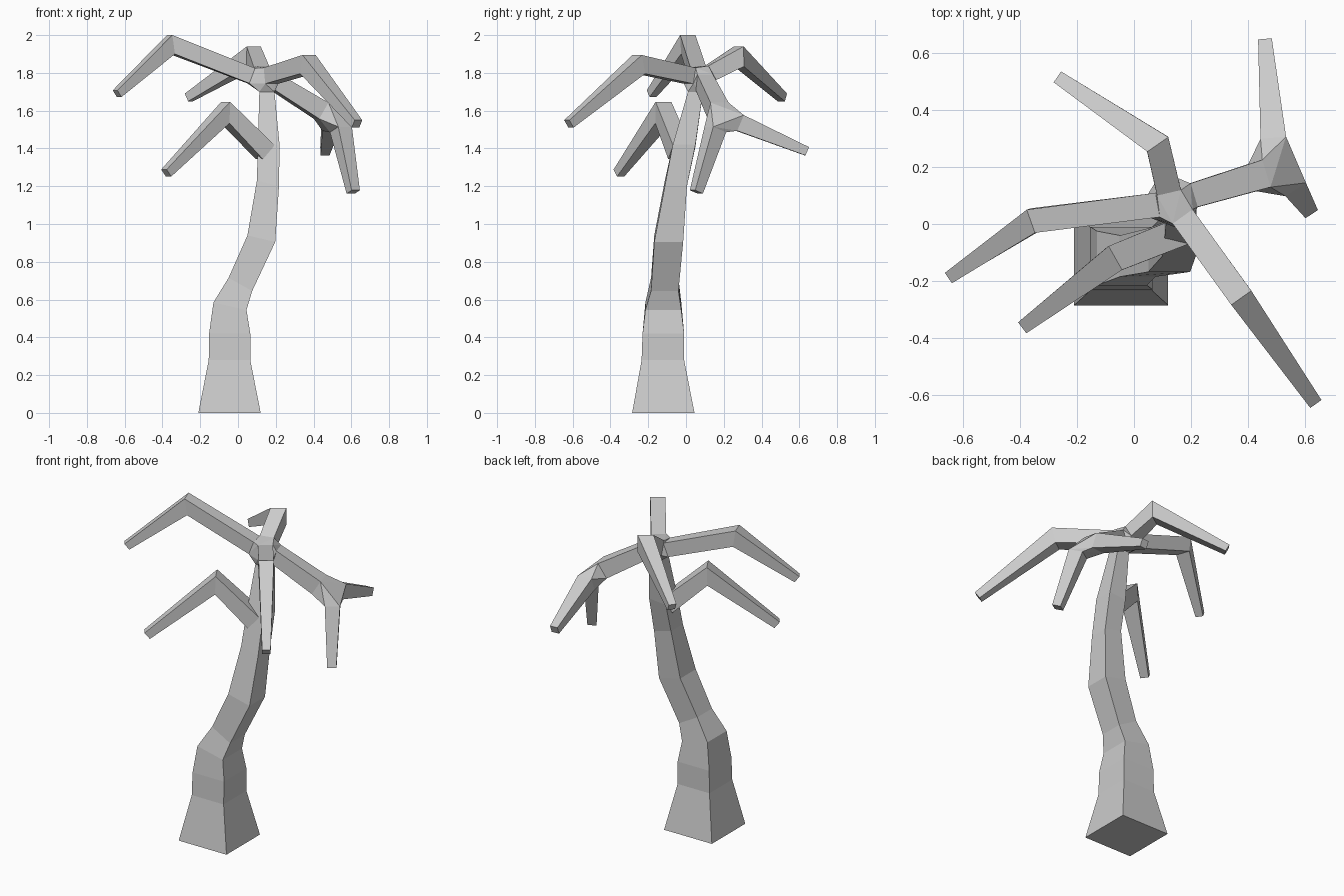
import bpy, bmesh
from mathutils import Vector

if "Cube" in bpy.data.objects:
    bpy.data.objects.remove(bpy.data.objects["Cube"])

UP = Vector((0, 0, 1))


def make_object(name, bm):
    bmesh.ops.recalc_face_normals(bm, faces=bm.faces)
    mesh = bpy.data.meshes.new(name)
    bm.to_mesh(mesh)
    bm.free()
    bpy.context.collection.objects.link(bpy.data.objects.new(name, mesh))


def loft(name, rings):
    """Join four-sided rings into a closed tube."""
    bm = bmesh.new()
    loops = [[bm.verts.new(p) for p in ring] for ring in rings]
    for a, b in zip(loops, loops[1:]):
        for i in range(4):
            j = (i + 1) % 4
            bm.faces.new((a[i], a[j], b[j], b[i]))
    bm.faces.new(loops[0])
    bm.faces.new(loops[-1])
    make_object(name, bm)


def hull(name, points):
    bm = bmesh.new()
    verts = [bm.verts.new(p) for p in points]
    res = bmesh.ops.convex_hull(bm, input=verts)
    loose = {g for g in res["geom_interior"] + res["geom_unused"]
             if isinstance(g, bmesh.types.BMVert)}
    bmesh.ops.delete(bm, geom=list(loose), context='VERTS')
    make_object(name, bm)


def branch(name, path):
    """Square tube with mitred elbows; path holds (x, y, z, half width)."""
    pts = [Vector(p[:3]) for p in path]
    dirs = [(b - a).normalized() for a, b in zip(pts, pts[1:])]
    rings = []
    for i, p in enumerate(pts):
        d = (dirs[max(i - 1, 0)] + dirs[min(i, len(dirs) - 1)]).normalized()
        side = d.cross(UP).normalized()
        up = side.cross(d)
        h = path[i][3]
        hv = h * (1.18 if 0 < i < len(pts) - 1 else 1)
        rings.append([p + side * h * s + up * hv * t
                      for s, t in ((-1, -1), (1, -1), (1, 1), (-1, 1))])
    loft(name, rings)
    return rings


# Trunk: left x, left z, right x, right z, front y, back y
trunk = [
    (-.21, 0, .12, 0, -.285, .045),
    (-.155, .28, .065, .28, -.235, -.01),
    (-.153, .42, .065, .42, -.23, -.01),
    (-.13, .585, .045, .545, -.215, -.025),
    (-.05, .715, .075, .645, -.185, -.04),
    (.05, .94, .197, .905, -.168, -.015),
    (.10, 1.23, .217, 1.20, -.112, .005),
    (.105, 1.41, .22, 1.42, -.07, .05),
    (.113, 1.70, .193, 1.70, .01, .09),
]
trunk_rings = [[(a, f, za), (b, f, zb), (b, k, zb), (a, k, za)]
               for a, za, b, zb, f, k in trunk]
loft("trunk", trunk_rings)

# Crown branches that meet at the hub
crown = {
    "left_branch": [(.07, .065, 1.785, .043), (-.355, .012, 1.95, .043), (-.64, -.182, 1.69, .022)],
    "back_branch": [(.118, .13, 1.80, .043), (.083, .28, 1.887, .045), (-.26, .51, 1.67, .023)],
    "front_branch": [(.175, .02, 1.785, .043), (.37, -.25, 1.845, .043), (.63, -.62, 1.53, .024)],
    "right_branch": [(.19, .095, 1.755, .043), (.44, .17, 1.60, .05)],
}
ends = {n: branch(n, p) for n, p in crown.items()}
hull("crown_hub", trunk_rings[-1] + [p for r in ends.values() for p in r[0]])

# Right branch forks in two
fork_back = branch("fork_back_twig", [(.49, .285, 1.535, .045), (.46, .64, 1.385, .024)])
fork_front = branch("fork_front_twig", [(.545, .155, 1.50, .043), (.61, .055, 1.17, .026)])
hull("fork_joint", ends["right_branch"][-1] + fork_back[0] + fork_front[0])

# Lower branch growing out of the trunk
branch("lower_branch", [(.145, -.035, 1.38, .05), (-.067, -.12, 1.59, .048), (-.38, -.355, 1.27, .024)])
